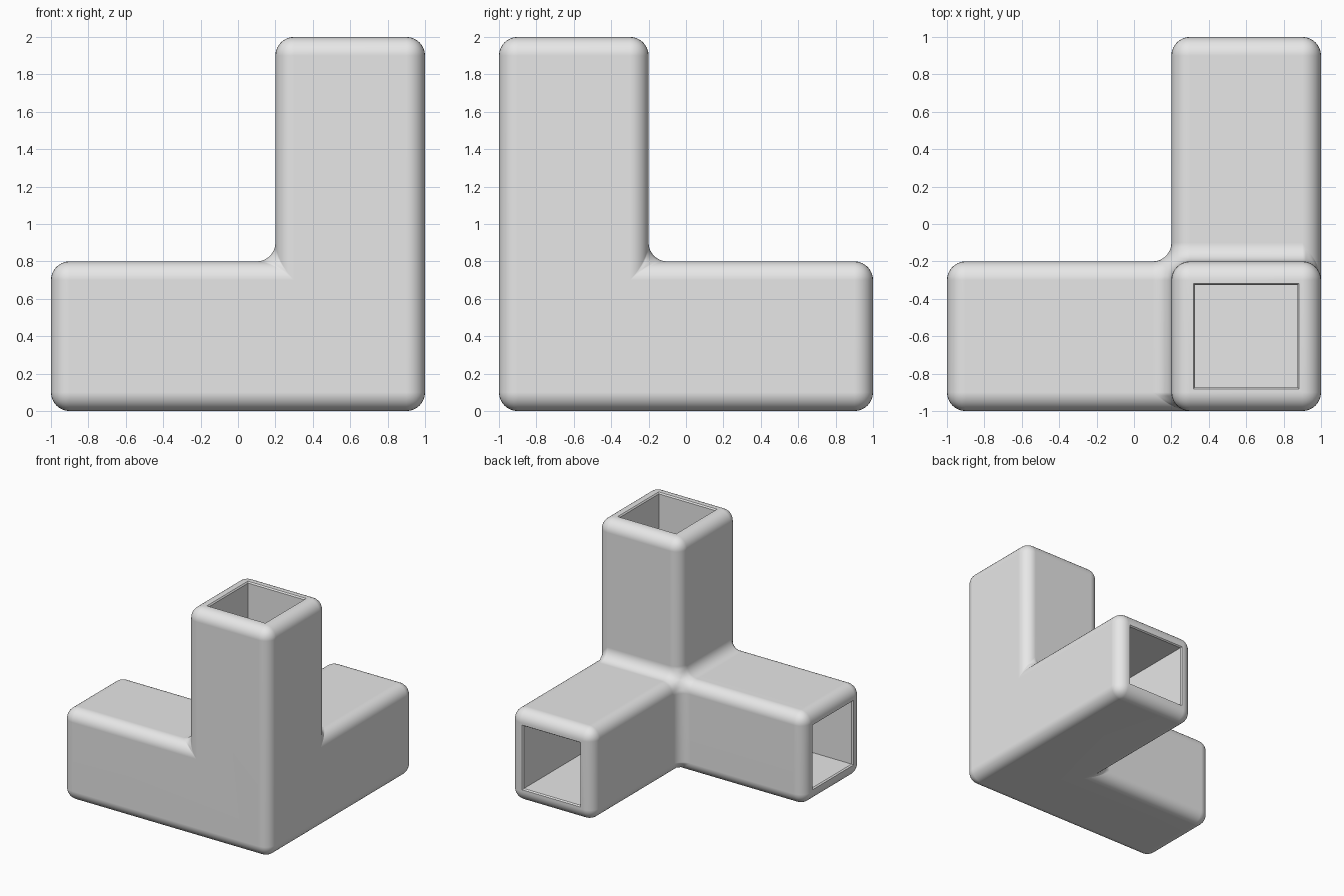
import bpy
import bmesh
from mathutils import Vector

if "Cube" in bpy.data.objects:
    bpy.data.objects.remove(bpy.data.objects["Cube"])

SIDE, ARM, RADIUS = 0.8, 1.2, 0.1
RIM, LIP, SOCKET = 0.025, 0.012, 1.19
AXES = [Vector((-1, 0, 0)), Vector((0, 1, 0)), Vector((0, 0, 1))]

grey = bpy.data.materials.new("plain grey")
grey.use_nodes = True
grey.diffuse_color = (0.8, 0.8, 0.8, 1)
grey.node_tree.nodes["Principled BSDF"].inputs["Base Color"].default_value = grey.diffuse_color


def end_face(bm, axis):
    """Face lying furthest along an axis."""
    facing = [f for f in bm.faces if f.normal.dot(axis) > 0.99]
    return max(facing, key=lambda f: f.calc_center_median().dot(axis))


def pull(bm, face, offset):
    """Extrude one face and return its new cap."""
    cap = bmesh.ops.extrude_discrete_faces(bm, faces=[face])["faces"][0]
    bmesh.ops.translate(bm, verts=cap.verts, vec=offset)
    bm.normal_update()
    return cap


# Corner block with three square arms
bm = bmesh.new()
bmesh.ops.create_cube(bm, size=SIDE)
bmesh.ops.translate(bm, verts=bm.verts, vec=(0.6, -0.6, 0.4))
bm.normal_update()
for axis in AXES:
    pull(bm, end_face(bm, axis), axis * ARM)
bmesh.ops.dissolve_limit(bm, angle_limit=0.01, verts=bm.verts, edges=bm.edges)

# Rounded outer edges and filleted inner corners
bmesh.ops.bevel(bm, geom=bm.edges[:], offset=RADIUS, segments=8,
                profile=0.5, affect='EDGES', clamp_overlap=True)
bm.normal_update()

# Square socket with a chamfered lip in each arm
for axis in AXES:
    cap = end_face(bm, axis)
    bmesh.ops.inset_individual(bm, faces=[cap], thickness=RIM)
    bmesh.ops.inset_individual(bm, faces=[cap], thickness=LIP, depth=-LIP)
    pull(bm, cap, -axis * SOCKET)

mesh = bpy.data.meshes.new("corner_connector")
bm.to_mesh(mesh)
bm.free()
mesh.materials.append(grey)
connector = bpy.data.objects.new("corner_connector", mesh)
bpy.context.collection.objects.link(connector)

# Smooth rounds, with flat faces kept flat
bpy.ops.object.select_all(action='DESELECT')
connector.select_set(True)
bpy.context.view_layer.objects.active = connector
bpy.ops.object.shade_smooth_by_angle(angle=0.6)
flat = connector.modifiers.new("flat faces", 'WEIGHTED_NORMAL')
flat.keep_sharp = True
